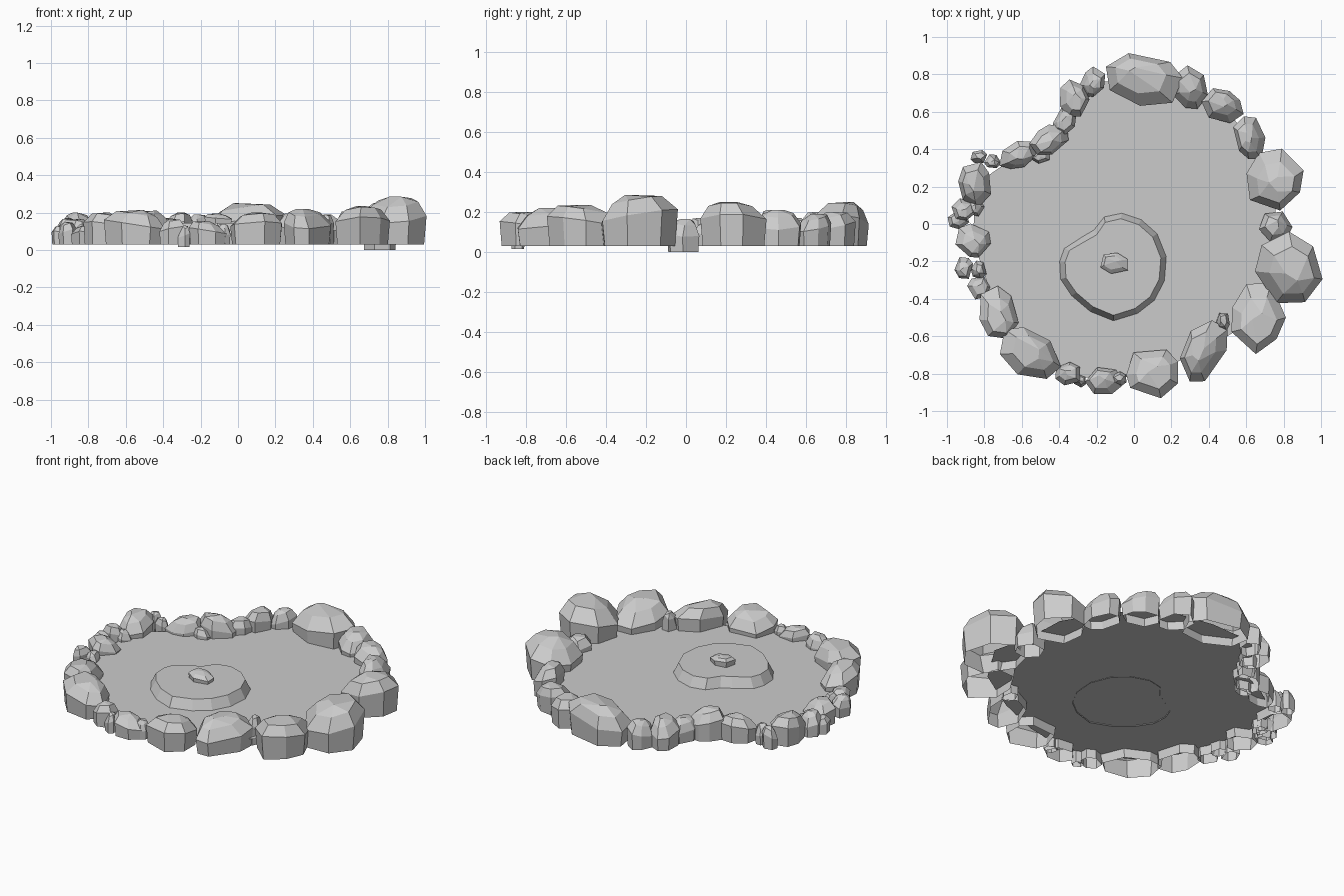
import bpy, bmesh, math, random
from mathutils import Vector

if "Cube" in bpy.data.objects:
    bpy.data.objects.remove(bpy.data.objects["Cube"])

random.seed(11)


def finish(bm, name):
    bmesh.ops.recalc_face_normals(bm, faces=bm.faces[:])
    me = bpy.data.meshes.new(name)
    bm.to_mesh(me)
    bm.free()
    ob = bpy.data.objects.new(name, me)
    bpy.context.collection.objects.link(ob)
    return ob


def rock(name, x, y, rx, ry, angle, top, base=0.03, sides=7):
    """Faceted boulder: hull of shrinking, jittered rings, open underneath."""
    bm = bmesh.new()
    a0 = math.radians(angle)
    phase = random.uniform(0, 2 * math.pi)
    jit = [(random.uniform(-.22, .22), random.uniform(.95, 1.06)) for _ in range(sides)]
    shift = Vector((random.uniform(-.12, .12), random.uniform(-.12, .12)))
    tilt = random.uniform(0, 2 * math.pi)
    h = top - base
    # height fraction, radius, sideways shift, slope of the ring
    for f, r, s, t in ((0, .93, 0, 0), (.58, 1.0, 0, .14), (.88, .66, 1, .10), (1, .24, 1.6, 0)):
        for i, (ja, jr) in enumerate(jit):
            if r < .3 and i % 2:
                continue
            a = phase + 2 * math.pi * i / sides + ja
            u = rx * (math.cos(a) * r * jr + shift.x * s)
            v = ry * (math.sin(a) * r * jr + shift.y * s)
            z = base + h * min(1, f + t * math.cos(a - tilt))
            bm.verts.new((x + u * math.cos(a0) - v * math.sin(a0),
                          y + u * math.sin(a0) + v * math.cos(a0), z))
    res = bmesh.ops.convex_hull(bm, input=bm.verts[:])
    junk = {g for g in res["geom_interior"] + res["geom_unused"] if isinstance(g, bmesh.types.BMVert)}
    bmesh.ops.delete(bm, geom=list(junk), context='VERTS')
    bottom = [f for f in bm.faces if all(v.co.z < base + 1e-4 for v in f.verts)]
    bmesh.ops.delete(bm, geom=bottom, context='FACES')
    bmesh.ops.dissolve_limit(bm, angle_limit=math.radians(14), verts=bm.verts[:], edges=bm.edges[:])
    return finish(bm, name)


# Boulders around the rim: x, y, half width, half depth, turn, top
boulders = [
    (.06, .77, .215, .145, -8, .25), (.30, .73, .10, .12, 15, .20),
    (.475, .63, .115, .09, -30, .19), (.62, .46, .085, .125, 15, .21),
    (.75, .24, .155, .175, 0, .25), (.82, -.245, .18, .2, 15, .285),
    (.66, -.50, .145, .205, -15, .235), (.37, -.68, .115, .185, -25, .22),
    (.10, -.79, .15, .14, 20, .20), (-.56, -.69, .18, .125, -35, .215),
    (-.73, -.48, .105, .15, 15, .20), (-.86, -.09, .10, .09, -30, .165),
    (-.85, .21, .09, .125, 0, .20), (-.62, .37, .11, .07, 25, .18),
    (-.45, .45, .115, .075, 30, .21), (-.37, .55, .06, .085, -30, .17),
    (-.32, .67, .08, .10, 10, .20), (-.22, .76, .065, .085, -30, .19),
]
for i, b in enumerate(boulders):
    rock(f"boulder_{i + 1}", *b)

# Smaller stones filling the gaps: x, y, half width, half depth, top, base
stones = [
    (.76, -.01, .09, .085, .165, 0), (-.16, -.84, .105, .075, .155, .03),
    (-.35, -.80, .075, .065, .165, .03), (-.91, .08, .07, .06, .17, .03),
    (-.94, .02, .06, .05, .13, .03), (-.83, .36, .045, .04, .16, .03),
    (-.755, .335, .045, .04, .15, .03), (-.91, -.235, .05, .065, .15, .03),
    (-.83, -.245, .045, .05, .14, .03), (-.83, -.34, .06, .065, .13, .03),
    (-.85, .09, .05, .05, .14, .03), (-.50, .365, .055, .04, .14, .03),
    (-.29, -.84, .035, .035, .13, .015), (-.08, -.83, .045, .04, .14, .03),
    (.475, -.52, .04, .06, .19, .03),
]
for i, (x, y, rx, ry, top, base) in enumerate(stones):
    rock(f"stone_{i + 1}", x, y, rx, ry, 0, top, base, 6)

# Water sheet whose edge runs under the rim rocks
bm = bmesh.new()
rim = [b[:2] for b in boulders] + [s[:2] for s in stones[:3]]
rim.sort(key=lambda p: math.atan2(p[1], p[0]))
bm.faces.new([bm.verts.new((x, y, .085)) for x, y in rim])
finish(bm, "water")

# Kidney-shaped island: sloping bank and flat top
outline = [(-.40, -.20), (-.375, -.13), (-.275, -.065), (-.215, -.03), (-.16, .04), (-.065, .06),
           (.04, .025), (.125, -.05), (.175, -.175), (.165, -.305), (.11, -.41), (.02, -.48),
           (-.11, -.52), (-.235, -.47), (-.335, -.385), (-.395, -.295)]
bm = bmesh.new()
mid = Vector((-.11, -.23))
low = [bm.verts.new((x, y, .08)) for x, y in outline]
high = []
for p in outline:
    q = Vector(p)
    q -= (q - mid).normalized() * .032
    high.append(bm.verts.new((q.x, q.y, .145)))
n = len(low)
for i in range(n):
    j = (i + 1) % n
    bm.faces.new((low[i], low[j], high[j], high[i]))
bm.faces.new(high)
finish(bm, "island")

# Single stone on the island
rock("island_stone", -.105, -.21, .085, .055, -10, .195, .14, 6)
